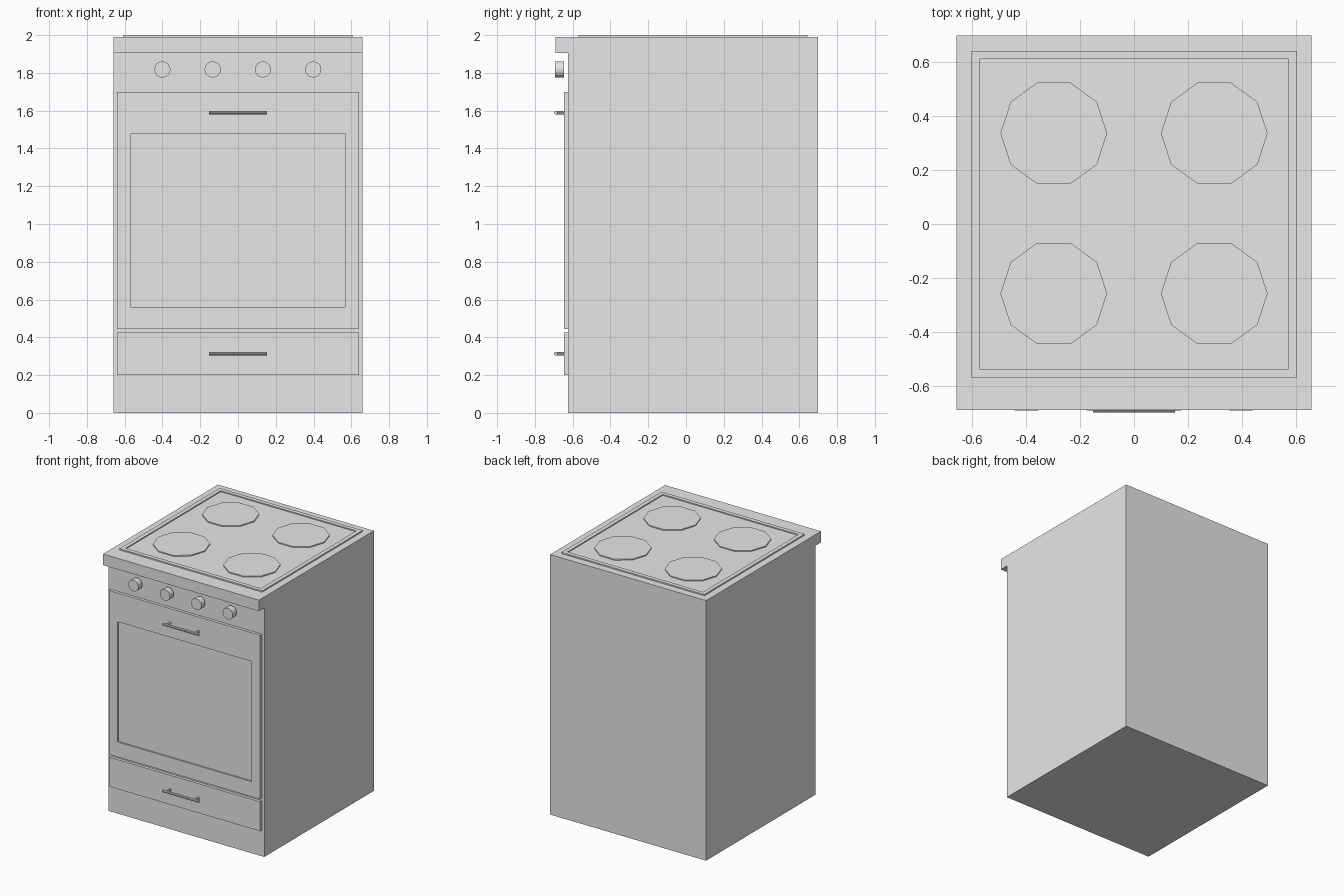
import bpy, bmesh, math
from mathutils import Matrix

cube = bpy.data.objects.get("Cube")
if cube:
    bpy.data.objects.remove(cube, do_unlink=True)

GREY = (0.8, 0.8, 0.8, 1)
mat = bpy.data.materials.new("light_grey")
mat.use_nodes = True
mat.diffuse_color = GREY
mat.node_tree.nodes["Principled BSDF"].inputs["Base Color"].default_value = GREY


def finish(name, bm):
    bmesh.ops.recalc_face_normals(bm, faces=bm.faces)
    mesh = bpy.data.meshes.new(name)
    bm.to_mesh(mesh)
    bm.free()
    mesh.materials.append(mat)
    obj = bpy.data.objects.new(name, mesh)
    bpy.context.collection.objects.link(obj)
    return obj


def box(name, x, y, z, side=None, border=0, depth=0):
    """Box from ranges; the face pointing to side gets a recessed panel."""
    bm = bmesh.new()
    bmesh.ops.create_cube(bm, size=1)
    for v in bm.verts:
        v.co = [r[0] if c < 0 else r[1] for c, r in zip(v.co, (x, y, z))]
    if side:
        bm.normal_update()
        face = max(bm.faces, key=lambda f: f.normal.dot(side))
        normal = face.normal.copy()
        bmesh.ops.inset_region(bm, faces=[face], thickness=border)
        ring = bmesh.ops.extrude_discrete_faces(bm, faces=[face])["faces"]
        for v in ring[0].verts:
            v.co -= normal * depth
    return finish(name, bm)


def cylinder(name, pos, radius, length, sides, axis="Z", turn=0):
    bm = bmesh.new()
    tilt = {"X": Matrix.Rotation(math.pi / 2, 4, "Y"),
            "Y": Matrix.Rotation(math.pi / 2, 4, "X"),
            "Z": Matrix.Identity(4)}[axis]
    bmesh.ops.create_cone(bm, cap_ends=True, segments=sides, radius1=radius,
                          radius2=radius, depth=length,
                          matrix=Matrix.Translation(pos) @ tilt @ Matrix.Rotation(turn, 4, "Z"))
    return finish(name, bm)


# Cabinet with overhanging front lip, extruded from its side profile
profile = [(-0.625, 0), (0.7, 0), (0.7, 1.99), (-0.69, 1.99), (-0.69, 1.905), (-0.625, 1.905)]
bm = bmesh.new()
side_face = bm.faces.new([bm.verts.new((-0.66, y, z)) for y, z in profile])
new = bmesh.ops.extrude_face_region(bm, geom=[side_face])["geom"]
bmesh.ops.translate(bm, vec=(1.32, 0, 0), verts=[g for g in new if isinstance(g, bmesh.types.BMVert)])
finish("cabinet", bm)

# Cooktop with raised rim, and four hot plates
box("cooktop", (-0.605, 0.605), (-0.57, 0.643), (1.985, 2.0), (0, 0, 1), 0.044, 0.008)
for depth_name, y in (("front", -0.258), ("back", 0.337)):
    for side_name, x in (("right", -0.298), ("left", 0.298)):
        cylinder(f"hot_plate_{depth_name}_{side_name}", (x, y, 1.995), 0.198, 0.01, 10, turn=math.pi / 2)

# Oven door with sunken window, and drawer front
box("oven_door", (-0.64, 0.64), (-0.647, -0.62), (0.445, 1.7), (0, -1, 0), 0.105, 0.012)
# Window edges sit lower at the top than at the sides
door = bpy.data.objects["oven_door"]
for v in door.data.vertices:
    if abs(v.co.x) < 0.6:
        v.co.z = 1.48 if v.co.z > 1 else 0.56
box("drawer_front", (-0.64, 0.64), (-0.647, -0.62), (0.2, 0.425))

# Control knobs
for i in range(4):
    cylinder(f"knob_{i + 1}", (-0.4 + i * 0.266, -0.67, 1.818), 0.043, 0.046, 16, "Y")

# Bar handles on two posts
for part, z in (("door", 1.59), ("drawer", 0.314)):
    cylinder(f"{part}_handle_bar", (0, -0.69, z), 0.01, 0.305, 10, "X")
    for side_name, x in (("right", -0.12), ("left", 0.12)):
        cylinder(f"{part}_handle_post_{side_name}", (x, -0.667, z), 0.009, 0.046, 8, "Y")
